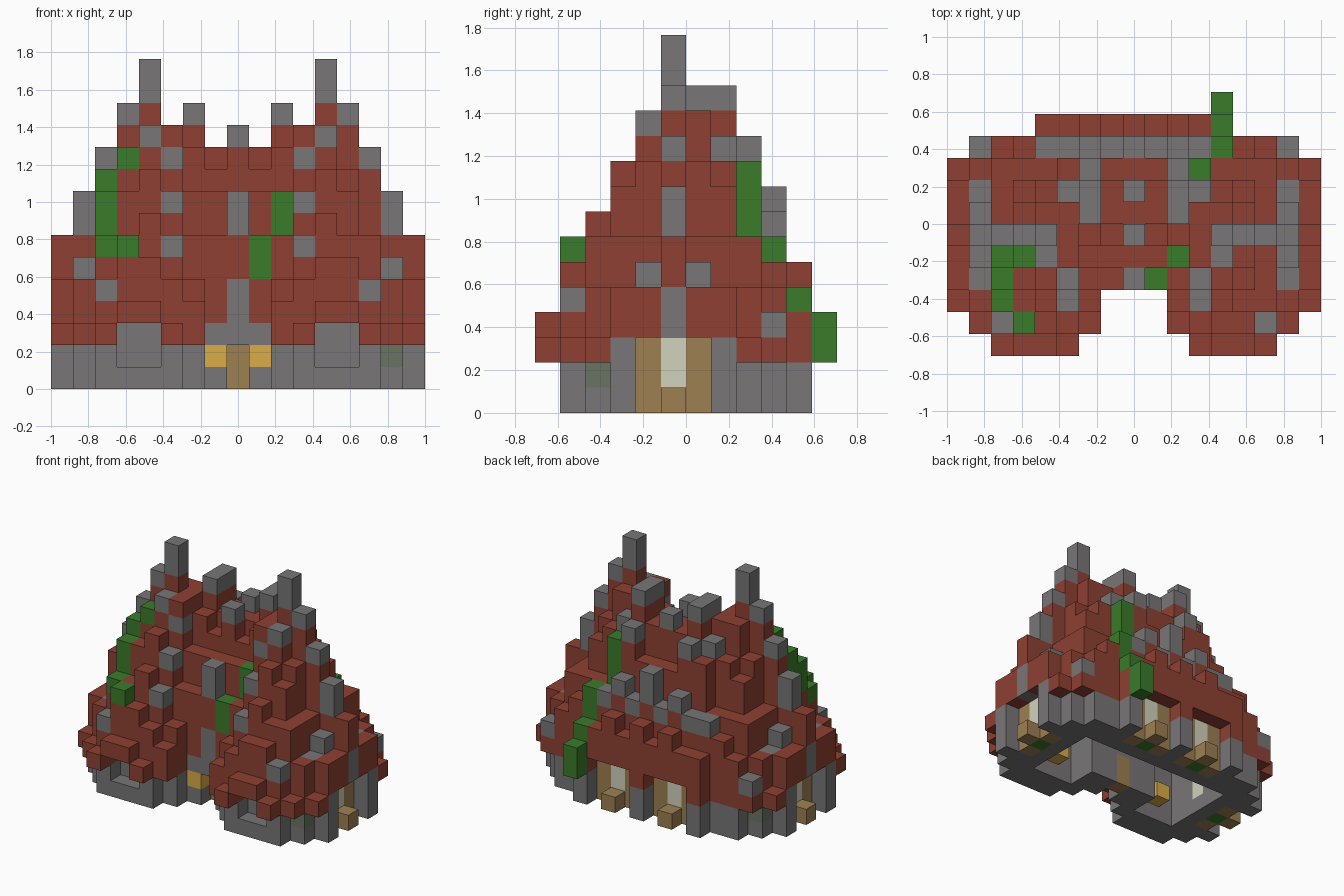
import bpy, bmesh

if "Cube" in bpy.data.objects:
    bpy.data.objects.remove(bpy.data.objects["Cube"])

V = 2 / 17                      # block size
NX, NY = 17, 12

COLOURS = {
    "roof_red": (142, 64, 50), "stone_grey": (120, 118, 118),
    "leaf_green": (58, 123, 42), "timber_brown": (158, 128, 82),
    "lamp_yellow": (218, 172, 72), "window_cream": (210, 210, 190),
    "mossy_grey": (106, 116, 98),
}


def lin(c):
    c /= 255
    return c / 12.92 if c <= 0.04045 else ((c + 0.055) / 1.055) ** 2.4


mats = {}
for name, rgb in COLOURS.items():
    mats[name] = bpy.data.materials.new(name)
    mats[name].diffuse_color = (*[lin(c) for c in rgb], 1)

cells = {}                      # (x, y, z) -> (part, colour)


def fill(x, y, z0, z1, part, colour, both=True):
    """Stack of blocks, mirrored left to right when both is set."""
    for xx in ({x, 16 - x} if both else {x}):
        for z in range(z0, z1):
            cells[xx, y, z] = (part, colour)


# Roof heights for the left half, front row first (hexadecimal)
HEIGHTS = ["..3443...", ".356654..", "3577875..", "5579a9779", "567acc999",
           "79bdfcbac", "567accdbb", "5579abdbc", "35777ab99", ".45677879",
           "....55656"]
# How many top blocks of each roof column are stone
STONES = [".........", "..1......", ".....1...", ".1...1..2", ".1..1....",
          ".2112...1", ".1....1..", ".1...11.1", "......1..", ".1..11112",
          "........."]


def height(x, y):
    x = min(x, 16 - x)
    if x < 0 or not 0 <= y < len(HEIGHTS):
        return 0
    c = HEIGHTS[y][x]
    return 0 if c == "." else int(c, 16)


# Straight inner wall ring
ring = ([(2, y) for y in range(2, 9)] + [(x, 8) for x in range(3, 9)]
        + [(x, 2) for x in range(3, 7)] + [(6, 3), (6, 4), (7, 4)])
for x, y in ring:
    fill(x, y, 0, 4, "inner_walls", "stone_grey")
fill(2, 5, 1, 3, "windows", "window_cream")
fill(6, 8, 1, 3, "windows", "window_cream")

# Outer stone walls and pillars
for x in (2, 5):
    fill(x, 1, 0, 2, "walls", "stone_grey")
for x in (3, 4):                # sills of the recessed wing fronts
    fill(x, 1, 0, 1, "walls", "stone_grey")
for x, y in ((1, 2), (7, 3), (1, 3), (1, 7), (1, 8), (2, 9), (3, 9), (4, 9),
             (8, 9)):
    fill(x, y, 0, 3, "walls", "stone_grey")
for x, y in ((0, 3), (0, 7), (4, 10), (8, 10)):
    fill(x, y, 0, 3, "pillars", "stone_grey")
fill(15, 2, 1, 2, "walls", "mossy_grey", both=False)
fill(1, 8, 1, 2, "walls", "mossy_grey", both=False)

# Timber bays with windows, plants and planters, on the sides and the back
for a, b, out in (((1, 4), (1, 6), (0, 5)), ((5, 9), (7, 9), (6, 10))):
    fill(*a, 0, 3, "timber_bays", "timber_brown")
    fill(*b, 0, 3, "timber_bays", "timber_brown")
    mid = ((a[0] + b[0]) // 2, (a[1] + b[1]) // 2)
    fill(*mid, 0, 1, "plants", "leaf_green")
    fill(*mid, 1, 3, "windows", "window_cream")
    fill(*out, 0, 1, "planters", "timber_brown")

# Roof shell, hollow below
raised = {(0, 3), (0, 4), (0, 5), (0, 6), (0, 7), (3, 0), (4, 0), (3, 1),
          (4, 1), (5, 10), (6, 10), (7, 10)}
for y in range(len(HEIGHTS)):
    for x in range(9):
        h = height(x, y)
        if not h:
            continue
        low = min(height(x + i, y + j)
                  for i, j in ((1, 0), (-1, 0), (0, 1), (0, -1)))
        base = max(3 if (x, y) in raised else 2, min(low, h) - 1)
        s = STONES[y][x]
        s = 0 if s == "." else int(s)
        fill(x, y, base, h - s, "roof", "roof_red")
        fill(x, y, h - s, h, "roof_stones", "stone_grey")
fill(5, 4, 10, 11, "roof_stones", "stone_grey")
fill(0, 5, 3, 5, "roof_stones", "stone_grey")

# Entrance: recessed door, lamps and keystone
fill(8, 4, 0, 2, "door", "timber_brown")
fill(7, 3, 1, 2, "lamps", "lamp_yellow")
fill(4, 3, 1, 2, "indoor_lamps", "lamp_yellow")
fill(7, 3, 2, 3, "entrance_arch", "stone_grey")
fill(8, 4, 2, 4, "entrance_arch", "stone_grey")
fill(8, 3, 2, 5, "entrance_arch", "stone_grey")

# Ivy creeping over the roof
for x, y, z0, z1 in ((3, 1, 6, 7), (2, 2, 6, 7), (2, 3, 7, 9), (2, 4, 7, 10),
                     (3, 4, 10, 11), (9, 3, 5, 7), (10, 4, 7, 9),
                     (12, 11, 2, 4), (12, 10, 4, 5), (12, 9, 5, 7),
                     (11, 8, 7, 10)):
    fill(x, y, z0, z1, "ivy", "leaf_green", both=False)

# Turn each part into a mesh of its exposed block faces
DIRS = [(1, 0, 0), (-1, 0, 0), (0, 1, 0), (0, -1, 0), (0, 0, 1), (0, 0, -1)]
for part in sorted({p for p, _ in cells.values()}):
    mine = {k: c for k, (p, c) in cells.items() if p == part}
    cols = sorted(set(mine.values()))
    bm = bmesh.new()
    for k, c in mine.items():
        for d in DIRS:
            if tuple(a + b for a, b in zip(k, d)) in cells:
                continue
            ax = [i for i in range(3) if d[i]][0]
            u, w = (ax + 1) % 3, (ax + 2) % 3
            vs = []
            for i, j in ((0, 0), (1, 0), (1, 1), (0, 1))[::d[ax]]:
                p = list(k)
                p[ax] += d[ax] > 0
                p[u] += i
                p[w] += j
                vs.append(bm.verts.new(((p[0] - NX / 2) * V,
                                        (p[1] - NY / 2) * V, p[2] * V)))
            bm.faces.new(vs).material_index = cols.index(c)
    bmesh.ops.remove_doubles(bm, verts=bm.verts[:], dist=1e-4)
    me = bpy.data.meshes.new(part)
    bm.to_mesh(me)
    bm.free()
    for c in cols:
        me.materials.append(mats[c])
    bpy.context.collection.objects.link(bpy.data.objects.new(part, me))

for m in bpy.data.materials:
    if m.users and not m.is_grease_pencil:
        m.use_nodes = True
        m.node_tree.nodes["Principled BSDF"].inputs["Base Color"].default_value = m.diffuse_color
